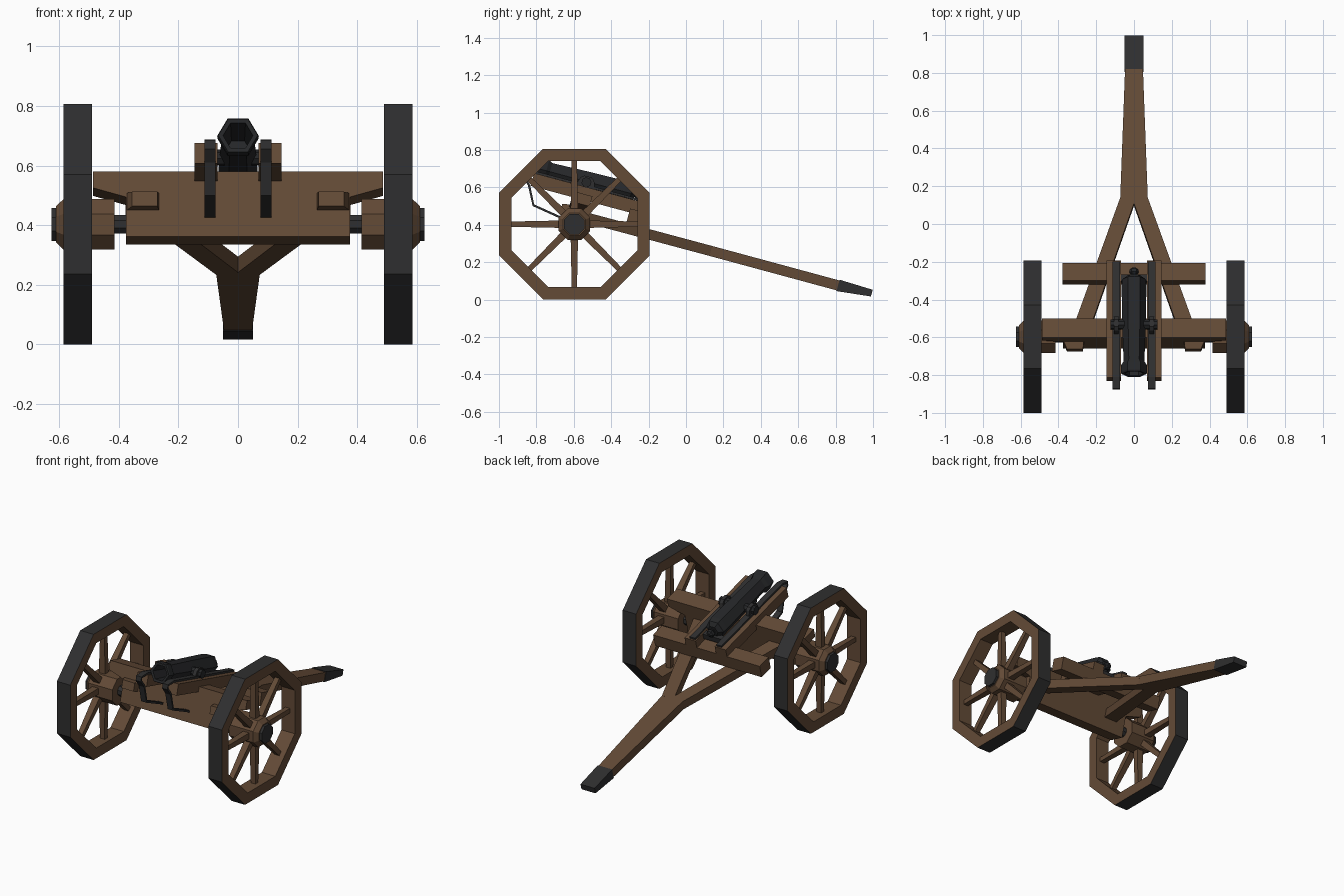
import bpy, bmesh, math
from mathutils import Matrix, Vector

if "Cube" in bpy.data.objects:
    bpy.data.objects.remove(bpy.data.objects["Cube"])


def material(name, rgb):
    m = bpy.data.materials.new(name)
    m.diffuse_color = (*rgb, 1)
    m.use_nodes = True
    m.node_tree.nodes["Principled BSDF"].inputs["Base Color"].default_value = m.diffuse_color
    return m


WOOD = material("brown_wood", (0.125, 0.069, 0.037))
IRON = material("dark_iron", (0.028, 0.028, 0.029))
GUN = material("gun_metal", (0.019, 0.020, 0.022))

# The carriage is pitched back about the axle; parts on it use a tilted frame
TILT = Matrix.Translation((0, -0.6, 0.405)) @ Matrix.Rotation(math.radians(-15), 4, 'X')
LEVEL = Matrix.Identity(4)
WHEEL_Y, WHEEL_Z, WHEEL_R = -0.597, 0.403, 0.403


def loft(name, sections, mat, matrix=TILT, closed=False, iron_rule=None):
    """Bridge equal-length rings of points; cap the ends unless closed."""
    bm = bmesh.new()
    rings = [[bm.verts.new(matrix @ Vector(p)) for p in s] for s in sections]
    n = len(rings[0])
    pairs = list(zip(rings, rings[1:])) + ([(rings[-1], rings[0])] if closed else [])
    for a, b in pairs:
        for i in range(n):
            j = (i + 1) % n
            bm.faces.new((a[i], a[j], b[j], b[i]))
    if not closed:
        bm.faces.new(rings[0])
        bm.faces.new(rings[-1][::-1])
    bmesh.ops.recalc_face_normals(bm, faces=bm.faces)
    me = bpy.data.meshes.new(name)
    me.materials.append(mat)
    if iron_rule:
        me.materials.append(IRON)
        for f in bm.faces:
            f.material_index = int(iron_rule(f))
    bm.to_mesh(me)
    bm.free()
    ob = bpy.data.objects.new(name, me)
    bpy.context.collection.objects.link(ob)
    return ob


def rect(x0, x1, y, z0, z1):
    return [(x0, y, z0), (x1, y, z0), (x1, y, z1), (x0, y, z1)]


def box(name, x, y, z, mat, matrix=TILT):
    return loft(name, [rect(*x, y[0], *z), rect(*x, y[1], *z)], mat, matrix)


def turned_x(name, profile, y, z, sides, mat, matrix):
    """Turned part along x from (x, radius) pairs."""
    ang = [(i + 0.5) * 2 * math.pi / sides for i in range(sides)]
    return loft(name, [[(x, y + r * math.cos(a), z + r * math.sin(a)) for a in ang]
                       for x, r in profile], mat, matrix)


def turned_y(name, profile, z, sides, mat):
    """Turned part along the barrel direction from (y, radius) pairs."""
    ang = [i * 2 * math.pi / sides for i in range(sides)]
    return loft(name, [[(r * math.cos(a), y, z + r * math.sin(a)) for a in ang]
                       for y, r in profile], mat)


for s, side in ((1, "right"), (-1, "left")):
    # Wheel rim: octagon with an iron tread
    k = 1 / math.cos(math.pi / 8)
    ro, ri = WHEEL_R * k, (WHEEL_R - 0.066) * k
    rim = []
    for i in range(8):
        a = (i + 0.5) * math.pi / 4
        rim.append([(s * x, WHEEL_Y + r * math.cos(a), WHEEL_Z + r * math.sin(a))
                    for x, r in ((0.49, ri), (0.585, ri), (0.585, ro), (0.49, ro))])
    centre = Vector((0, WHEEL_Y, WHEEL_Z))

    def tread(f):
        return abs(f.normal.x) < 0.5 and f.normal.dot(f.calc_center_median() - centre) > 0

    loft(side + "_wheel_rim", rim, WOOD, LEVEL, closed=True, iron_rule=tread)

    # Spokes, tapering outwards
    for i in range(8):
        turn = Matrix.Translation((s * 0.535, WHEEL_Y, WHEEL_Z)) @ Matrix.Rotation(i * math.pi / 4, 4, 'X')
        loft(f"{side}_spoke_{i + 1}", [rect(-0.022, 0.022, 0.06, -0.02, 0.02),
                                       rect(-0.016, 0.016, 0.345, -0.014, 0.014)], WOOD, turn)

    # Hub, iron cap and axle stub
    turned_x(side + "_hub", [(s * 0.415, 0.092), (s * 0.585, 0.092), (s * 0.61, 0.066)],
             WHEEL_Y, WHEEL_Z, 8, WOOD, LEVEL)
    turned_x(side + "_hub_cap", [(s * 0.60, 0.06), (s * 0.626, 0.06)], WHEEL_Y, WHEEL_Z, 8, IRON, LEVEL)
    turned_x(side + "_axle_stub", [(s * 0.33, 0.034), (s * 0.43, 0.034)], WHEEL_Y, WHEEL_Z, 8, IRON, LEVEL)

    # Forked trail arm
    plan = [(0.243, 0.0), (0.334, 0.0), (0.073, 0.745), (0, 0.745), (0, 0.714)]
    loft(side + "_trail_arm", [[(s * x, y, z) for x, y in plan] for z in (0.022, 0.077)], WOOD)

    # Block on the front of the bed, chamfered outwards
    loft(side + "_bed_block", [rect(s * 0.265, s * 0.375, -0.04, 0.035, 0.095),
                               rect(s * 0.27, s * 0.355, -0.087, 0.038, 0.088)], WOOD)

    # Cradle rail under the barrel
    box(side + "_cradle_rail", (s * 0.068, s * 0.146), (-0.275, 0.365), (0.136, 0.207), WOOD)

    # Iron strap along the rail, curling down to the bed front (y, z)
    path = [Vector(p) for p in ((-0.198, 0.525), (-0.81, 0.688), (-0.872, 0.685), (-0.876, 0.655),
                                (-0.845, 0.61), (-0.82, 0.50), (-0.655, 0.425))]
    strap = []
    for i, p in enumerate(path):
        d = (path[min(i + 1, len(path) - 1)] - path[max(i - 1, 0)]).normalized()
        q = p + Vector((d.y, -d.x)) * -0.012
        strap.append([(s * 0.075, *p), (s * 0.113, *p), (s * 0.113, *q), (s * 0.075, *q)])
    loft(side + "_strap", strap, IRON, LEVEL)

    # Trunnion cap arching over the trunnion
    arch = [(-0.045, 0.205), (-0.03, 0.25), (-0.012, 0.264), (0.028, 0.264), (0.046, 0.25), (0.061, 0.205)]
    loft(side + "_trunnion_cap", [[(s * x, y, z) for y, z in arch] for x in (0.082, 0.106)], IRON)

# Axle bed with raised shoulders
half = [(0.375, -0.057), (0.375, 0.08), (0.486, 0.112), (0.486, 0.168)]
outline = half + [(-x, z) for x, z in reversed(half)]
loft("axle_bed", [[(x, y, z) for x, z in outline] for y in (-0.047, 0.058)], WOOD)

# Rear crossbar, trail and iron trail tip
box("rear_crossbar", (-0.378, 0.378), (0.27, 0.365), (0.077, 0.157), WOOD)
loft("trail", [rect(-0.073, 0.073, 0.74, 0.022, 0.077),
               rect(-0.047, 0.047, 1.46, 0.020, 0.075)], WOOD)
loft("trail_tip", [rect(-0.051, 0.051, 1.45, 0.016, 0.079),
                   rect(-0.05, 0.05, 1.635, 0.036, 0.073)], IRON)

# Hexagonal barrel with flared muzzle and open bore
turned_y("barrel", [(-0.05, 0.044), (-0.262, 0.05), (-0.264, 0.066), (-0.255, 0.07), (-0.215, 0.068),
                    (-0.195, 0.055), (0.0, 0.062), (0.22, 0.066), (0.255, 0.062), (0.275, 0.035)],
         0.236, 6, GUN)
turned_y("breech_knob", [(0.26, 0.018), (0.28, 0.016), (0.292, 0.026), (0.308, 0.024), (0.318, 0.01)],
         0.236, 6, GUN)
turned_x("trunnions", [(-0.125, 0.027), (0.125, 0.027)], 0.008, 0.232, 8, GUN, TILT)
box("breech_plate", (-0.075, 0.075), (0.255, 0.29), (0.17, 0.205), IRON)
